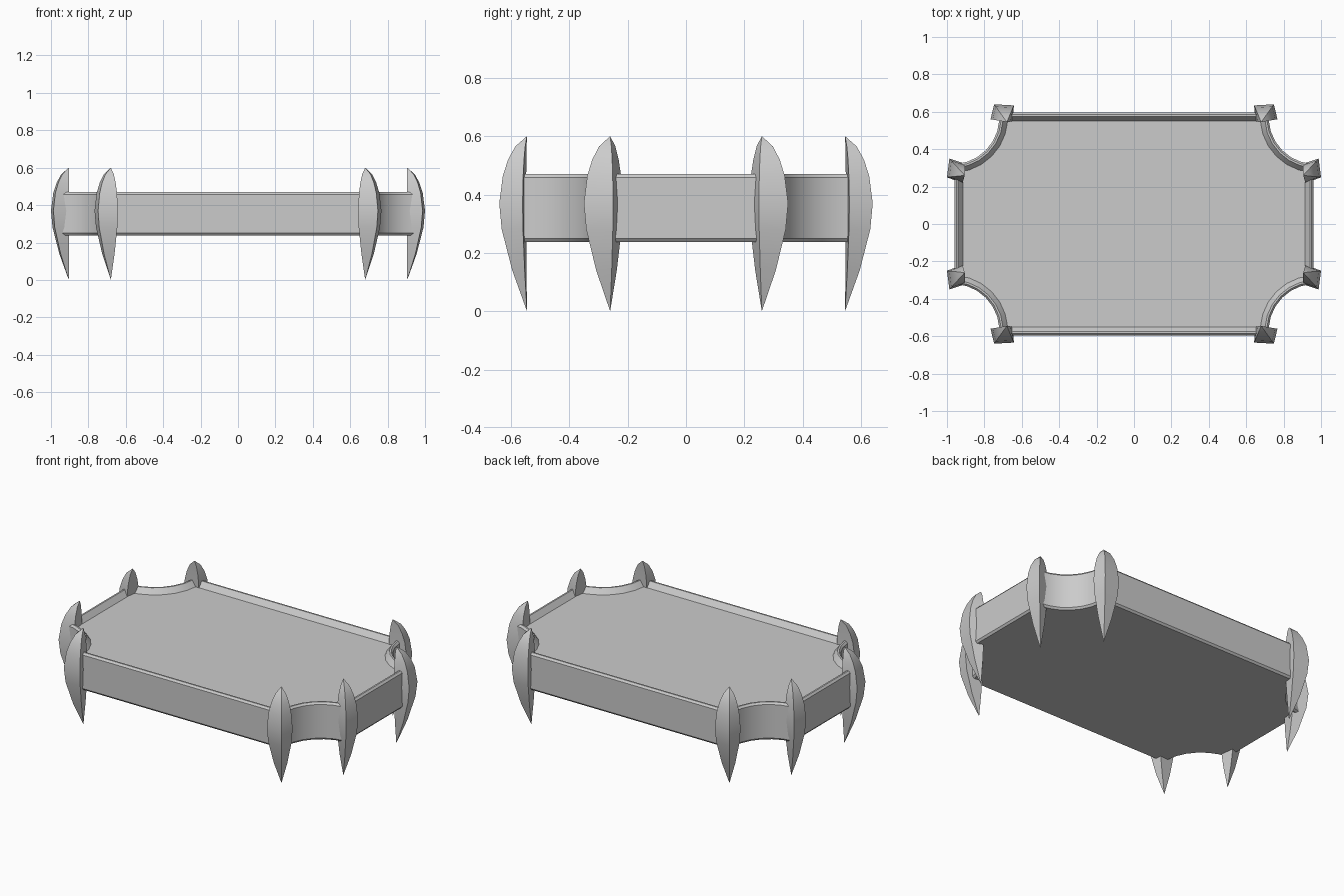
import bpy, math
from mathutils import Vector

if "Cube" in bpy.data.objects:
    bpy.data.objects.remove(bpy.data.objects["Cube"])


def make_object(name, verts, faces, angle=30):
    mesh = bpy.data.meshes.new(name)
    mesh.from_pydata(verts, [], faces)
    obj = bpy.data.objects.new(name, mesh)
    bpy.context.collection.objects.link(obj)
    bpy.ops.object.select_all(action='DESELECT')
    obj.select_set(True)
    bpy.context.view_layer.objects.active = obj
    bpy.ops.object.mode_set(mode='EDIT')
    bpy.ops.mesh.select_all(action='SELECT')
    bpy.ops.mesh.normals_make_consistent(inside=False)
    bpy.ops.object.mode_set(mode='OBJECT')
    bpy.ops.object.shade_smooth_by_angle(angle=math.radians(angle))
    return obj


def loft(rings):
    # quads between successive rings, closed at both ends
    n = len(rings[0])
    verts = [p for ring in rings for p in ring]
    faces = [(k * n + i, k * n + (i + 1) % n, (k + 1) * n + (i + 1) % n, (k + 1) * n + i)
             for k in range(len(rings) - 1) for i in range(n)]
    faces += [tuple(range(n)), tuple(range(len(verts) - n, len(verts)))]
    return verts, faces


# Outline of the tray with scooped corners, inset by d
def outline(d, z, steps=6):
    cx, cy, r = 0.97, 0.57, 0.25 + d
    quarter = [(cx - r, 0.595 - d)]
    for i in range(steps + 1):
        a = math.radians(184 + 82 * i / steps)
        quarter.append((cx + r * math.cos(a), cy + r * math.sin(a)))
    quarter.append((0.96 - d, cy - r))
    ring = []
    for sx, sy in ((1, 1), (1, -1), (-1, -1), (-1, 1)):
        pts = quarter if sx * sy > 0 else quarter[::-1]
        ring += [(sx * x, sy * y, z) for x, y in pts]
    return ring


# Tray body: wall, raised rim and sunken floor
profile = [(0.01, 0.238), (0, 0.25), (0, 0.458), (0.01, 0.47), (0.02, 0.47), (0.045, 0.437)]
make_object("tray_body", *loft([outline(d, z) for d, z in profile]))

# Claw-shaped corner posts: square section growing from a point at each end
GROWTH = [(0.14, 0.53), (0.28, 0.91), (0.37, 1.0), (0.465, 0.87), (0.52, 0.68), (0.565, 0.42)]


def claw(name, tip, section, sx, sy):
    t = Vector(tip)
    verts = [(sx * t.x, sy * t.y, 0.0)]
    for z, s in GROWTH:
        for c in section:
            p = t + (Vector(c) - t) * s
            verts.append((sx * p.x, sy * p.y, z))
    verts.append((sx * t.x, sy * t.y, 0.6))
    last, n = len(verts) - 1, len(section)
    faces = []
    for i in range(n):
        j = (i + 1) % n
        faces.append((0, 1 + j, 1 + i))
        for k in range(len(GROWTH) - 1):
            a, b = 1 + k * n, 1 + (k + 1) * n
            faces.append((a + i, a + j, b + j, b + i))
        faces.append((last, last - n + i, last - n + j))
    make_object(name, verts, faces)


LONG = ((0.68, 0.545), [(0.65, 0.548), (0.642, 0.634), (0.748, 0.64), (0.767, 0.56)])
SHORT = ((0.905, 0.26), [(0.917, 0.217), (1.0, 0.25), (0.987, 0.35), (0.902, 0.322)])
for sx, side in ((1, "right"), (-1, "left")):
    for sy, end in ((1, "back"), (-1, "front")):
        claw(f"long_side_claw_{end}_{side}", *LONG, sx, sy)
        claw(f"short_side_claw_{end}_{side}", *SHORT, sx, sy)
